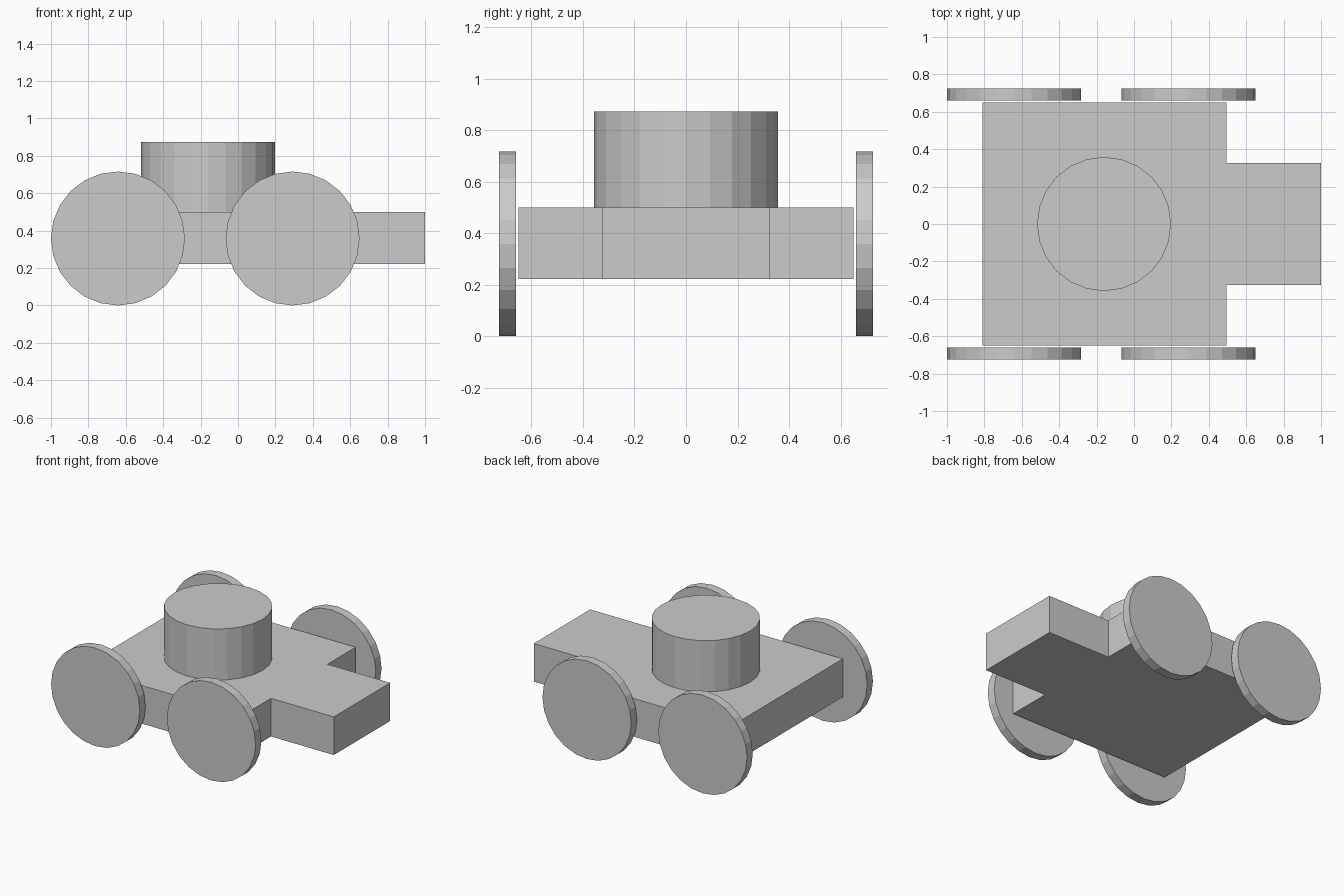
import bpy, bmesh, math

if "Cube" in bpy.data.objects:
    bpy.data.objects.remove(bpy.data.objects["Cube"])

SIDES = 24
R = 0.358


def cylinder(name, loc, depth, rot=(0, 0, 0)):
    bpy.ops.mesh.primitive_cylinder_add(vertices=SIDES, radius=R, depth=depth,
                                        location=loc, rotation=rot)
    ob = bpy.context.object
    ob.name = name
    # align a vertex with the main axes
    return ob


def extrude_outline(name, outline, z0, z1):
    bm = bmesh.new()
    face = bm.faces.new([bm.verts.new((x, y, z0)) for x, y in outline])
    ext = bmesh.ops.extrude_face_region(bm, geom=[face])
    top = [v for v in ext["geom"] if isinstance(v, bmesh.types.BMVert)]
    bmesh.ops.translate(bm, verts=top, vec=(0, 0, z1 - z0))
    bmesh.ops.recalc_face_normals(bm, faces=bm.faces)
    me = bpy.data.meshes.new(name)
    bm.to_mesh(me)
    bm.free()
    ob = bpy.data.objects.new(name, me)
    bpy.context.collection.objects.link(ob)
    return ob


# Chassis: wide slab with a narrower nose, one T-shaped outline
half = [(-0.81, -0.65), (0.494, -0.65), (0.494, -0.325), (1.0, -0.325)]
extrude_outline("chassis", half + [(x, -y) for x, y in reversed(half)], 0.222, 0.5)

# Round turret on the deck
cylinder("turret", (-0.16, 0, 0.6865), 0.373)

# Four thin disc wheels
for end, x in (("rear", -0.642), ("front", 0.292)):
    for side, s in (("right", -1), ("left", 1)):
        cylinder(f"{end}_{side}_wheel", (x, s * 0.692, R), 0.066, (math.pi / 2, 0, 0))
